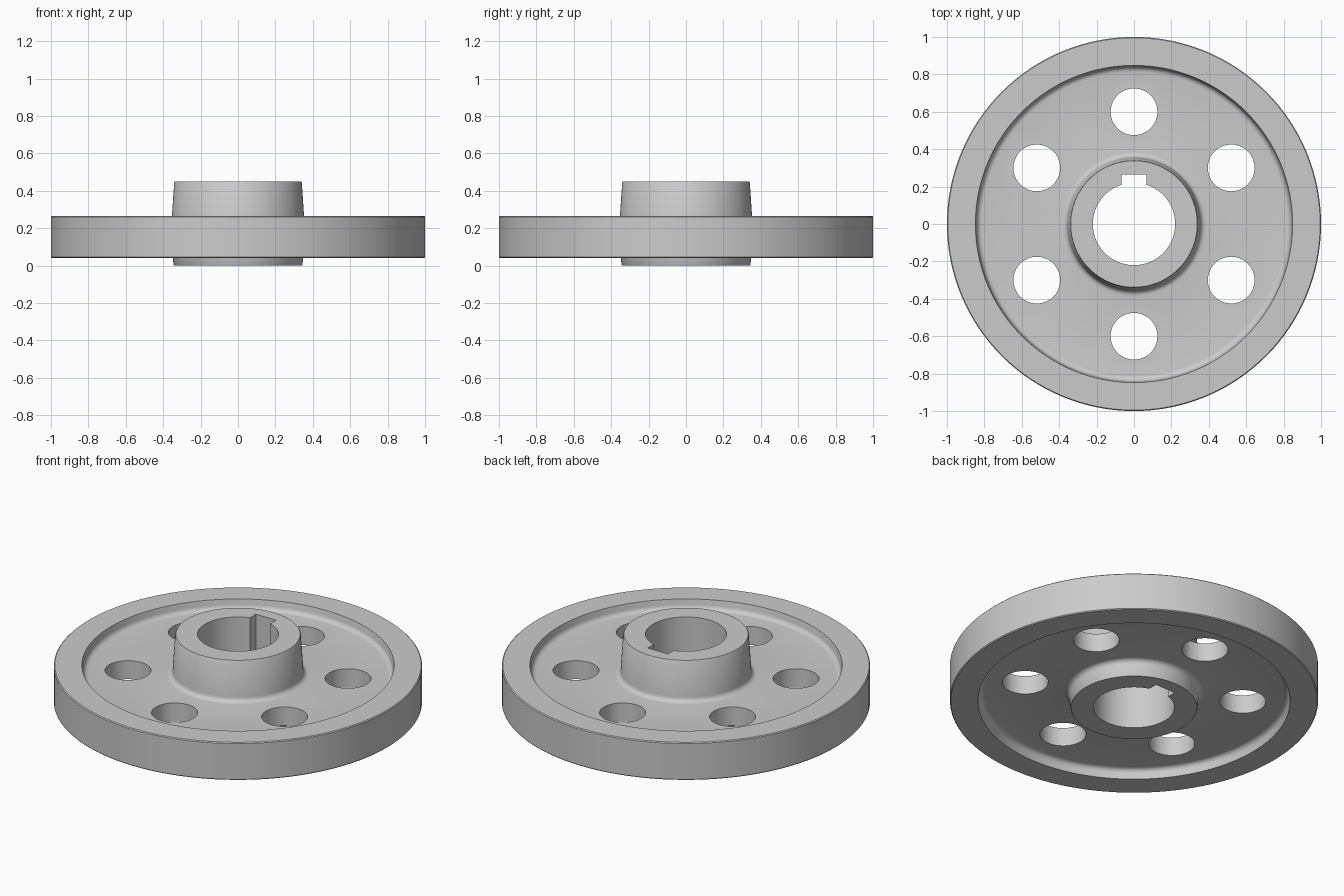
import bpy, bmesh
from math import pi, sin, cos, radians
from mathutils import Matrix, Vector

if "Cube" in bpy.data.objects:
    bpy.data.objects.remove(bpy.data.objects["Cube"])

SEGMENTS = 128
HEIGHT = 0.45
RIM_LOW, RIM_HIGH = 0.04, 0.265
WEB_LOW, WEB_HIGH = 0.097, 0.208
BORE = 0.22

steel = bpy.data.materials.new("grey_steel")
steel.use_nodes = True
GREY = (0.6, 0.6, 0.6, 1)
steel.diffuse_color = GREY
steel.node_tree.nodes["Principled BSDF"].inputs["Base Color"].default_value = GREY


def arc(r, z, radius, start, end, steps=5):
    """Fillet points around a centre, angles in degrees."""
    angles = [radians(start + (end - start) * i / steps) for i in range(steps + 1)]
    return [(r + radius * cos(a), z + radius * sin(a)) for a in angles]


def link(name, bm):
    mesh = bpy.data.meshes.new(name)
    bm.to_mesh(mesh)
    bm.free()
    obj = bpy.data.objects.new(name, mesh)
    bpy.context.collection.objects.link(obj)
    mesh.materials.append(steel)
    return obj


# Half section: bore, hub top, recessed web, rim, lower recess, hub bottom
F = 0.03
C = 0.005
profile = [(BORE, 0), (BORE, HEIGHT), (0.338, HEIGHT), (0.341, HEIGHT - C)]
profile += arc(0.385, WEB_HIGH + F, F, 180, 270)
profile += arc(0.812, WEB_HIGH + F, F, 270, 360)
profile += [(0.848, RIM_HIGH), (1 - C, RIM_HIGH), (1, RIM_HIGH - C),
            (1, RIM_LOW + C), (1 - C, RIM_LOW), (0.848, RIM_LOW)]
profile += arc(0.812, WEB_LOW - F, F, 0, 90)
profile += arc(0.38, WEB_LOW - F, F, 90, 180)
profile += [(0.345, C), (0.342, 0)]

bm = bmesh.new()
verts = [bm.verts.new((r, 0, z)) for r, z in profile]
edges = [bm.edges.new((verts[i - 1], verts[i])) for i in range(len(verts))]
bmesh.ops.spin(bm, geom=verts + edges, cent=(0, 0, 0), axis=(0, 0, 1),
               angle=2 * pi, steps=SEGMENTS, use_duplicate=False)
bmesh.ops.remove_doubles(bm, verts=bm.verts[:], dist=0.0001)
bmesh.ops.recalc_face_normals(bm, faces=bm.faces[:])
wheel = link("flanged_wheel", bm)

# Cutters: six lightening holes and the keyway
bm = bmesh.new()
for i in range(6):
    a = pi / 2 + i * pi / 3
    spot = Vector((0.6 * cos(a), 0.6 * sin(a), 0.2))
    bmesh.ops.create_cone(bm, cap_ends=True, segments=48, radius1=0.125,
                          radius2=0.125, depth=1, matrix=Matrix.Translation(spot))
box = Matrix.Translation((0, 0.165, 0.2)) @ Matrix.Diagonal((0.134, 0.2, 1, 1))
bmesh.ops.create_cube(bm, size=1, matrix=box)
cutter = link("hole_cutter", bm)
cutter.hide_render = True

# Apply the cut, then shade
cut = wheel.modifiers.new("holes", 'BOOLEAN')
cut.operation = 'DIFFERENCE'
cut.solver = 'EXACT'
cut.object = cutter
bpy.ops.object.select_all(action='DESELECT')
bpy.context.view_layer.objects.active = wheel
wheel.select_set(True)
bpy.ops.object.modifier_apply(modifier=cut.name)
bpy.data.objects.remove(cutter)
bpy.ops.object.shade_smooth_by_angle(angle=radians(30))
